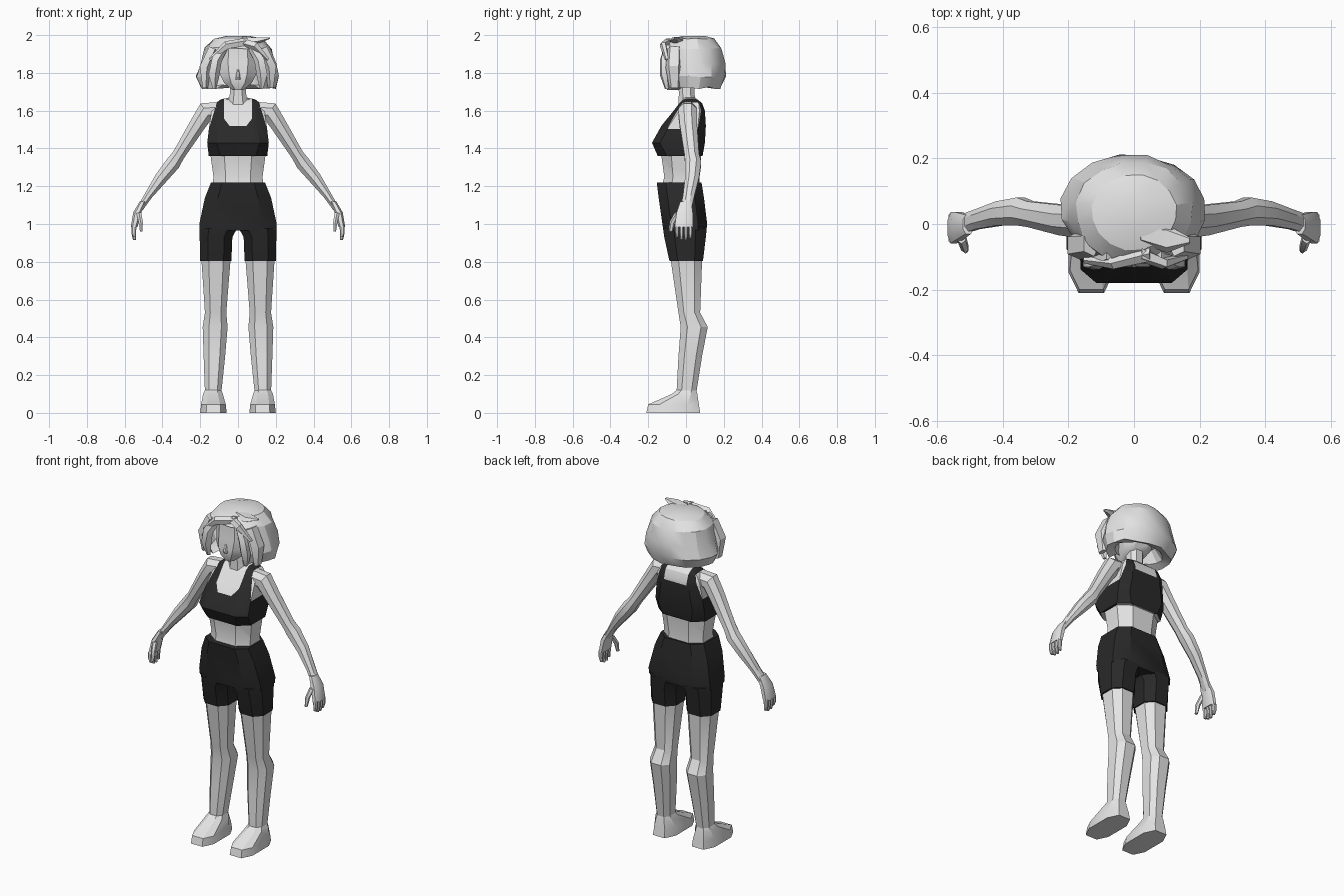
import bpy, bmesh, math, random
from mathutils import Vector

if "Cube" in bpy.data.objects:
    bpy.data.objects.remove(bpy.data.objects["Cube"])

random.seed(4)


def material(name, v):
    m = bpy.data.materials.new(name)
    m.diffuse_color = (v, v, v, 1)
    m.use_nodes = True
    m.node_tree.nodes["Principled BSDF"].inputs["Base Color"].default_value = m.diffuse_color
    return m


SKIN = material("light grey", 0.78)
BLACK = material("black cloth", 0.022)


def box_ring(z, x0, x1, y0, y1, k=0.5):
    """Chamfered rectangle with eight points."""
    cx, cy, hx, hy = (x0 + x1) / 2, (y0 + y1) / 2, (x1 - x0) / 2, (y1 - y0) / 2
    s = [(1, -k), (1, k), (k, 1), (-k, 1), (-1, k), (-1, -k), (-k, -1), (k, -1)]
    return [Vector((cx + a * hx, cy + b * hy, z)) for a, b in s]


def sym(z, w, y0, y1, k=0.5):
    return box_ring(z, -w, w, y0, y1, k)


def path_rings(path, n=8):
    """Elliptical rings square to a path of (x, y, z, width, depth)."""
    rings = []
    for i, (x, y, z, a, b) in enumerate(path):
        p, q = path[max(i - 1, 0)], path[min(i + 1, len(path) - 1)]
        u = Vector((p[2] - q[2], 0, q[0] - p[0])).normalized()
        ring = []
        for j in range(n):
            t = 2 * math.pi * (j + 0.5) / n
            ring.append(Vector((x, y, z)) + u * a * math.cos(t) + Vector((0, b * math.sin(t), 0)))
        rings.append(ring)
    return rings


def loft(name, rings, rule=None, cuts=(), drop=None, mirror=False, mat=SKIN, angle=30):
    bm = bmesh.new()
    vs = [[bm.verts.new(p) for p in r] for r in rings]
    n = len(vs[0])
    for a, b in zip(vs, vs[1:]):
        for i in range(n):
            j = (i + 1) % n
            bm.faces.new((a[i], a[j], b[j], b[i]))
    bm.faces.new(vs[0])
    bm.faces.new(vs[-1])
    for co, no in cuts:
        bmesh.ops.bisect_plane(bm, geom=bm.verts[:] + bm.edges[:] + bm.faces[:],
                               dist=1e-5, plane_co=co, plane_no=no)
    if drop:
        dead = [f for f in bm.faces if drop(f.calc_center_median())]
        bmesh.ops.delete(bm, geom=dead, context='FACES')
    bmesh.ops.recalc_face_normals(bm, faces=bm.faces[:])
    if rule:
        for f in bm.faces:
            f.material_index = int(rule(f.calc_center_median()))
    me = bpy.data.meshes.new(name)
    bm.to_mesh(me)
    bm.free()
    ob = bpy.data.objects.new(name, me)
    bpy.context.collection.objects.link(ob)
    for m in ([SKIN, BLACK] if rule else [mat]):
        me.materials.append(m)
    if mirror:
        ob.modifiers.new("mirror", 'MIRROR').use_mirror_merge = False
    bpy.ops.object.select_all(action='DESELECT')
    ob.select_set(True)
    bpy.context.view_layer.objects.active = ob
    bpy.ops.object.shade_smooth_by_angle(angle=math.radians(angle))
    return ob


# Torso with the cropped top marked out by cut lines
def is_top(c):
    x, z = abs(c.x), c.z
    if z < 1.36 or x > 0.11 + (1.65 - z) * 0.3:
        return False
    if c.y < 0.02:
        return x > 0.075 or z < 1.52 + max(0, x - 0.045) * 1.3
    return x > 0.075 or z < 1.58


cuts = [((0, 0, 1.52), (0, 0, 1)), ((0, 0, 1.58), (0, 0, 1)), ((0, 0.02, 0), (0, 1, 0))]
for s in (-1, 1):
    cuts += [((s * 0.075, 0, 0), (1, 0, 0)), ((s * 0.045, 0, 1.52), (-1.3 * s, 0, 1)),
             ((s * 0.11, 0, 1.65), (s, 0, 0.3))]
loft("torso", [sym(1.19, .135, -.13, .075), sym(1.25, .13, -.115, .07), sym(1.359, .145, -.13, .08),
               sym(1.361, .155, -.15, .088, .6), sym(1.43, .163, -.18, .1, .7),
               sym(1.52, .152, -.13, .105, .65), sym(1.6, .14, -.065, .1, .65),
               sym(1.64, .118, -.035, .085, .7), sym(1.66, .09, -.015, .06, .7),
               sym(1.67, .045, -.02, .05)], rule=is_top, cuts=cuts)

# Shorts body and legs (upper part of each leg is the short's leg)
loft("shorts", [sym(1.22, .143, -.155, .082, .6), sym(1.14, .175, -.145, .095, .6),
                sym(1.0, .205, -.125, .112, .6), sym(.965, .203, -.12, .108, .6)], mat=BLACK)
loft("leg", [box_ring(.98, .003, .204, -.122, .11), box_ring(.93, .03, .203, -.115, .105),
             box_ring(.805, .035, .2, -.088, .09), box_ring(.803, .04, .193, -.08, .085),
             box_ring(.53, .062, .175, -.04, .075), box_ring(.455, .055, .187, -.028, .115),
             box_ring(.3, .068, .182, -.04, .085), box_ring(.11, .088, .175, -.05, .055)],
     rule=lambda c: c.z > .803, mirror=True)
loft("foot", [box_ring(.12, .088, .175, -.05, .055), box_ring(.1, .08, .185, -.075, .06),
              box_ring(.045, .065, .195, -.2, .068, .55), box_ring(0, .06, .2, -.21, .075, .55)],
     mirror=True)

# Arm
loft("arm", path_rings([(.10, .01, 1.60, .05, .05), (.17, .008, 1.595, .056, .053),
                        (.215, .012, 1.525, .046, .05), (.315, .03, 1.365, .036, .042),
                        (.345, .038, 1.32, .042, .046), (.41, .032, 1.24, .036, .04),
                        (.475, .015, 1.15, .023, .033), (.52, 0, 1.08, .018, .032)]), mirror=True)

# Hand, fingers and thumb
loft("palm", [box_ring(1.12, .488, .52, -.03, .028), box_ring(1.06, .512, .555, -.05, .036),
              box_ring(.985, .532, .567, -.06, .036)], mirror=True)
for i in range(4):
    y = -.047 + i * .0235
    tip = (.93, .917, .915, .925)[i]
    loft("finger", [box_ring(.99, .537, .565, y - .01, y + .01), box_ring(.955, .54, .565, y - .01, y + .01),
                    box_ring(tip, .54, .556, y - .007, y + .007)], mirror=True)
loft("thumb", path_rings([(.525, -.04, 1.06, .015, .02), (.515, -.072, 1.01, .013, .016),
                          (.512, -.08, .96, .008, .01)], 6), mirror=True)

# Neck and head
loft("neck", [sym(1.62, .055, -.04, .055), sym(1.69, .043, -.038, .045), sym(1.77, .043, -.04, .045)])
loft("head", [sym(1.71, .03, -.1, -.03), sym(1.745, .072, -.115, .04), sym(1.79, .095, -.12, .08),
              sym(1.85, .105, -.108, .1), sym(1.93, .1, -.105, .11), sym(1.975, .06, -.06, .08)])
loft("nose", [sym(1.765, .012, -.128, -.1), sym(1.775, .012, -.132, -.1), sym(1.82, .006, -.115, -.1)])


# Hair shell: choppy bob, open around the face and turned under at the rim
def hair_ring(z, w, y0, y1, jit):
    ring = []
    for j in range(16):
        t = 2 * math.pi * (j + .5) / 16
        r = 1 + random.uniform(-jit, jit)
        ring.append(Vector((w * r * math.cos(t), (y0 + y1) / 2 + (y1 - y0) / 2 * r * math.sin(t),
                            z + random.uniform(-jit, jit) * .15)))
    return ring


loft("hair", [hair_ring(1.996, .06, -.02, .1, 0), hair_ring(1.98, .13, -.08, .15, .02),
              hair_ring(1.93, .178, -.122, .193, .03), hair_ring(1.85, .203, -.128, .208, .03),
              hair_ring(1.78, .224, -.12, .21, .03), hair_ring(1.72, .197, -.1, .18, .04),
              hair_ring(1.735, .15, -.06, .14, .02), hair_ring(1.8, .11, -.04, .1, 0)],
     drop=lambda c: c.y < -.05 and abs(c.x) < .115 and 1.725 < c.z < 1.92, angle=25)

# Loose locks beside the face and across the forehead
loft("side_lock", path_rings([(.07, -.095, 1.94, .02, .02), (.115, -.118, 1.87, .03, .022),
                              (.13, -.115, 1.79, .032, .025), (.125, -.1, 1.715, .01, .012)], 5), mirror=True)
loft("outer_lock", path_rings([(.13, -.06, 1.93, .03, .04), (.175, -.065, 1.83, .035, .045),
                               (.175, -.06, 1.72, .015, .03)], 5), mirror=True)
for name, path in {
    "left_fringe": [(.05, -.09, 1.965, .022, .025), (-.06, -.12, 1.945, .024, .018), (-.15, -.11, 1.87, .008, .01)],
    "right_fringe": [(.02, -.09, 1.965, .022, .025), (.09, -.12, 1.945, .024, .018), (.16, -.1, 1.87, .008, .01)],
    "top_tuft": [(.02, -.03, 1.975, .018, .03), (.1, -.045, 1.972, .02, .045), (.17, -.05, 1.985, .004, .01)],
}.items():
    loft(name, path_rings(path, 5))
